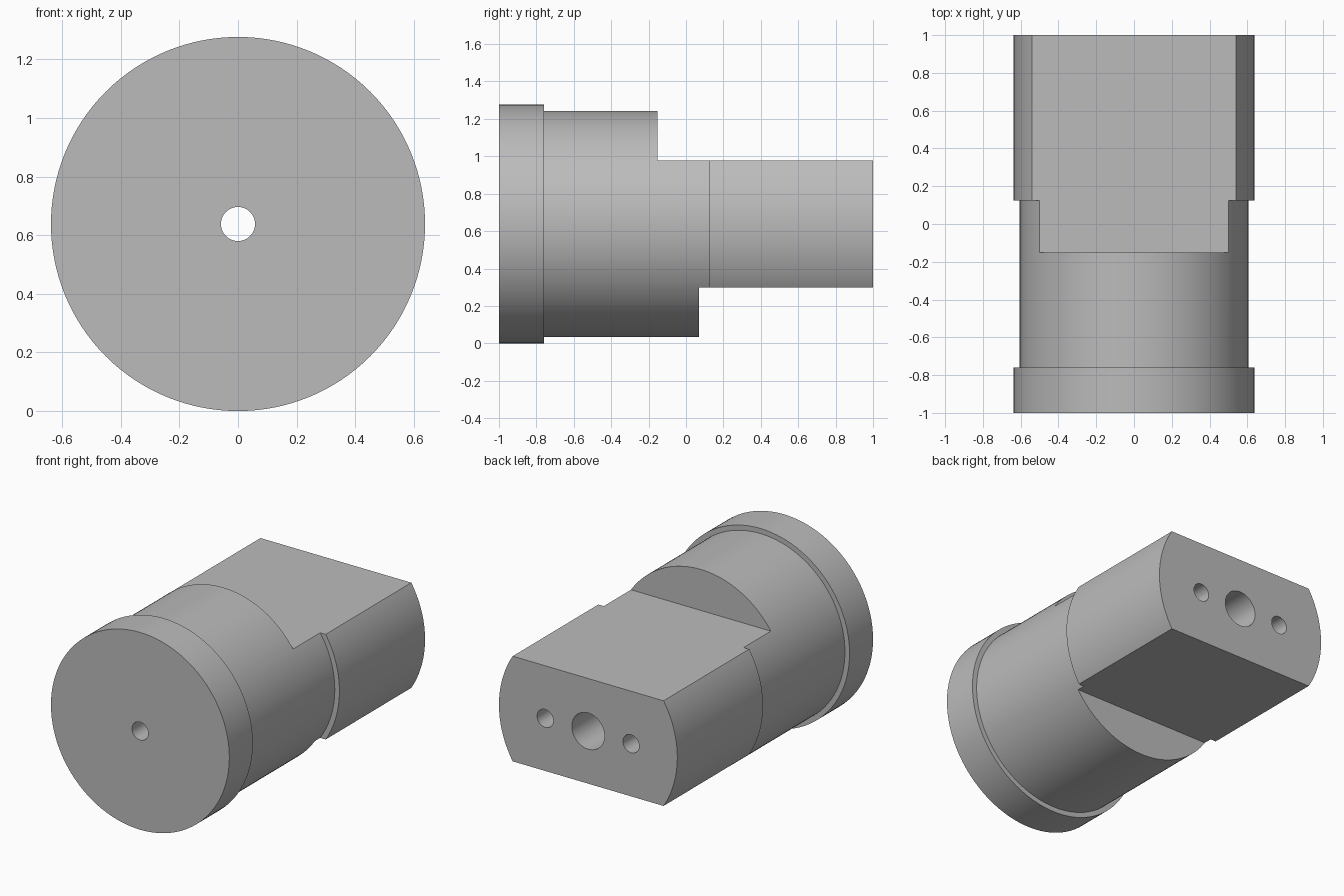
import bpy, bmesh, math
from mathutils import Matrix

cube = bpy.data.objects.get("Cube")
if cube:
    bpy.data.objects.remove(cube, do_unlink=True)

AXIS_Z = 0.638
SEGMENTS = 128

steel = bpy.data.materials.new("plain grey")
steel.use_nodes = True
GREY = (0.5, 0.5, 0.5, 1)
steel.diffuse_color = GREY
steel.node_tree.nodes["Principled BSDF"].inputs["Base Color"].default_value = GREY


def make_object(name, bm):
    bmesh.ops.recalc_face_normals(bm, faces=bm.faces)
    mesh = bpy.data.meshes.new(name)
    bm.to_mesh(mesh)
    bm.free()
    mesh.materials.append(steel)
    obj = bpy.data.objects.new(name, mesh)
    bpy.context.collection.objects.link(obj)
    return obj


def turned(name, profile):
    """Revolve a closed (radius, y) profile about the long axis."""
    bm = bmesh.new()
    rings = []
    for i in range(SEGMENTS):
        a = math.tau * i / SEGMENTS
        rings.append([bm.verts.new((r * math.cos(a), y, AXIS_Z + r * math.sin(a)))
                      for r, y in profile])
    n = len(profile)
    for i in range(SEGMENTS):
        a, b = rings[i], rings[(i + 1) % SEGMENTS]
        for j in range(n):
            k = (j + 1) % n
            bm.faces.new((a[j], a[k], b[k], b[j]))
    return make_object(name, bm)


def box_cutter(name, low, high):
    bm = bmesh.new()
    size = [h - l for l, h in zip(low, high)]
    mid = [(h + l) / 2 for l, h in zip(low, high)]
    bmesh.ops.create_cube(bm, size=1, matrix=Matrix.Translation(mid) @ Matrix.Diagonal((*size, 1)))
    return make_object(name, bm)


def hole_cutter(name, x, radius, y_start, y_end):
    bm = bmesh.new()
    place = Matrix.Translation((x, (y_start + y_end) / 2, AXIS_Z)) @ Matrix.Rotation(math.pi / 2, 4, "X")
    bmesh.ops.create_cone(bm, cap_ends=True, segments=48, radius1=radius, radius2=radius,
                          depth=y_end - y_start, matrix=place)
    return make_object(name, bm)


# Turned body: front collar, relieved neck, full-width shank, stepped bore
body = turned("holder_body", [
    (0.058, -1), (0.638, -1), (0.638, -0.76), (0.605, -0.76),
    (0.605, 0.125), (0.638, 0.125), (0.638, 1),
    (0.117, 1), (0.117, 0.2), (0.058, 0.2)])

# Upper and lower flats, and the two blind holes in the back face
cutters = [
    box_cutter("upper_flat_cutter", (-1, -0.152, 0.978), (1, 1.2, 1.6)),
    box_cutter("lower_flat_cutter", (-1, 0.07, -0.3), (1, 1.2, 0.298)),
]
for side, x in (("left", 0.307), ("right", -0.307)):
    cutters.append(hole_cutter(side + "_hole_cutter", x, 0.058, 0.6, 1.1))

bpy.context.view_layer.objects.active = body
for cutter in cutters:
    mod = body.modifiers.new(cutter.name, "BOOLEAN")
    mod.operation = "DIFFERENCE"
    mod.solver = "EXACT"
    mod.object = cutter
    bpy.ops.object.modifier_apply(modifier=mod.name)
    bpy.data.objects.remove(cutter, do_unlink=True)

# Smooth round surfaces with crisp machined edges
bpy.ops.object.select_all(action="DESELECT")
body.select_set(True)
bpy.ops.object.shade_smooth_by_angle(angle=math.radians(30))
